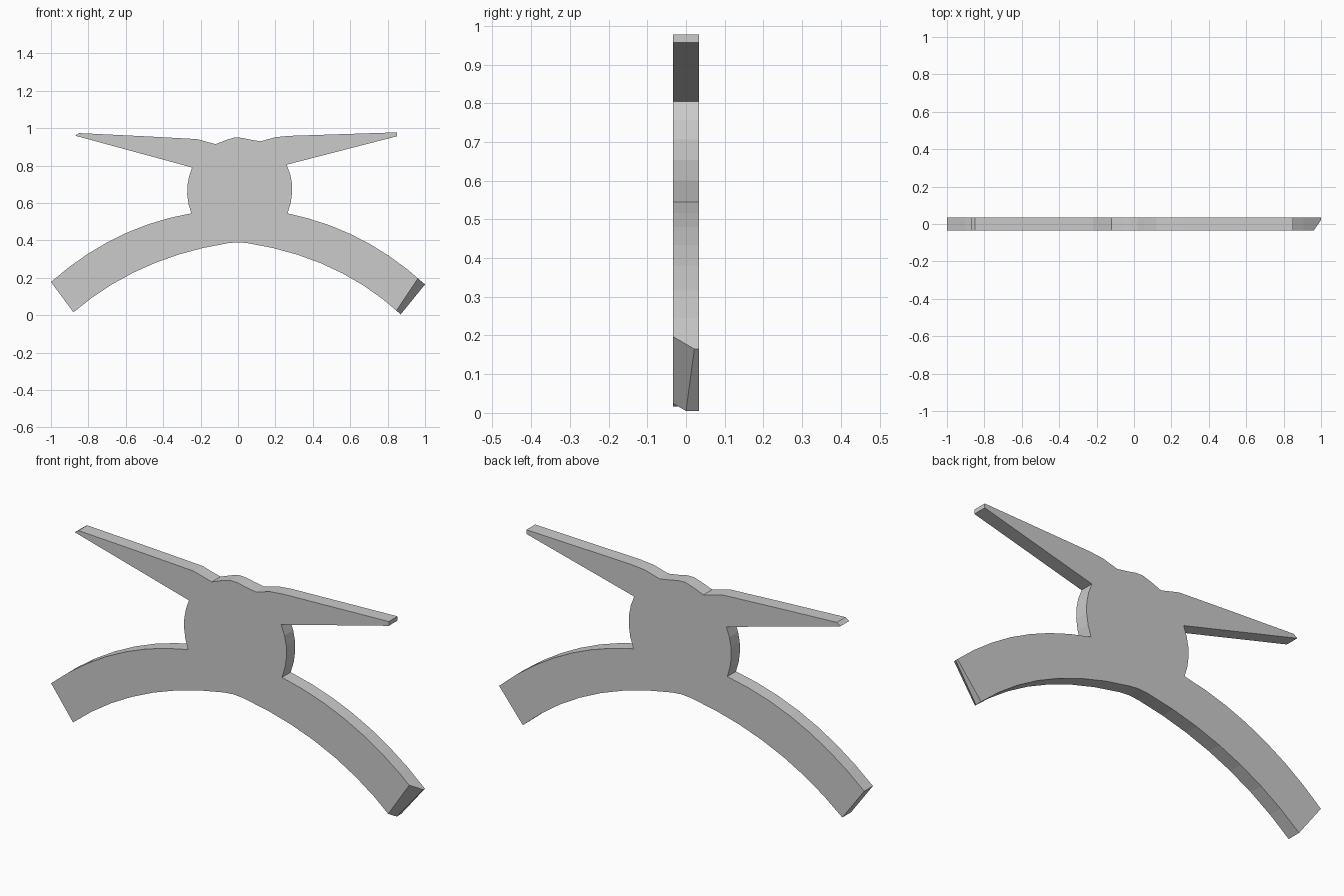
import bpy, bmesh
from mathutils import Vector

if "Cube" in bpy.data.objects:
    bpy.data.objects.remove(bpy.data.objects["Cube"])

HALF = 0.034  # half of the plate thickness


def arc(a, m, b, n):
    """Points along a circle-like curve from a to b passing through m."""
    a, m, b = Vector(a), Vector(m), Vector(b)
    c = 2 * m - (a + b) / 2
    return [((1 - t) ** 2 * a + 2 * t * (1 - t) * c + t * t * b)[:]
            for t in (i / n for i in range(n + 1))]


# Outline in x, z, clockwise from the left upper prong
outline = [(-0.87, 0.96), (-0.85, 0.974), (-0.50, 0.957), (-0.22, 0.942), (-0.12, 0.915)]
outline += [(-0.06, 0.938), (-0.02, 0.950), (0.02, 0.949), (0.06, 0.940)]
outline += [(0.12, 0.930), (0.20, 0.952), (0.27, 0.959), (0.85, 0.978), (0.85, 0.957)]
# Right hub side, right arm
outline += arc((0.26, 0.805), (0.29, 0.68), (0.265, 0.545), 5)
outline += arc((0.265, 0.545), (0.655, 0.408), (1.0, 0.165), 7)[1:]
outline += arc((0.87, 0.005), (0.50, 0.253), (0.05, 0.386), 7)
# Left arm, left hub side
outline += [(0.0, 0.390)]
outline += arc((-0.05, 0.386), (-0.50, 0.256), (-0.88, 0.016), 7)
outline += arc((-1.0, 0.178), (-0.645, 0.418), (-0.25, 0.545), 7)
outline += arc((-0.25, 0.545), (-0.272, 0.67), (-0.245, 0.79), 5)[1:]

# Extrude the outline into a plate
bm = bmesh.new()
front = bm.faces.new([bm.verts.new((x, -HALF, z)) for x, z in outline])
ext = bmesh.ops.extrude_face_region(bm, geom=[front], use_keep_orig=True)
for v in ext["geom"]:
    if isinstance(v, bmesh.types.BMVert):
        v.co.y = HALF

# Chipped front corner on the end of the right arm
p, q, r = Vector((0.96, -HALF, 0.195)), Vector((0.85, -HALF, 0.03)), Vector((0.87, 0, 0.005))
n = (q - p).cross(r - p).normalized()
if n.x < 0:
    n.negate()
bmesh.ops.bisect_plane(bm, geom=bm.verts[:] + bm.edges[:] + bm.faces[:], dist=1e-5,
                       plane_co=p, plane_no=n, clear_outer=True)
bmesh.ops.holes_fill(bm, edges=[e for e in bm.edges if e.is_boundary])
bmesh.ops.triangulate(bm, faces=[f for f in bm.faces if len(f.verts) > 4])
bmesh.ops.recalc_face_normals(bm, faces=bm.faces[:])

mesh = bpy.data.meshes.new("four_arm_plate")
bm.to_mesh(mesh)
bm.free()
bpy.context.collection.objects.link(bpy.data.objects.new("four_arm_plate", mesh))
